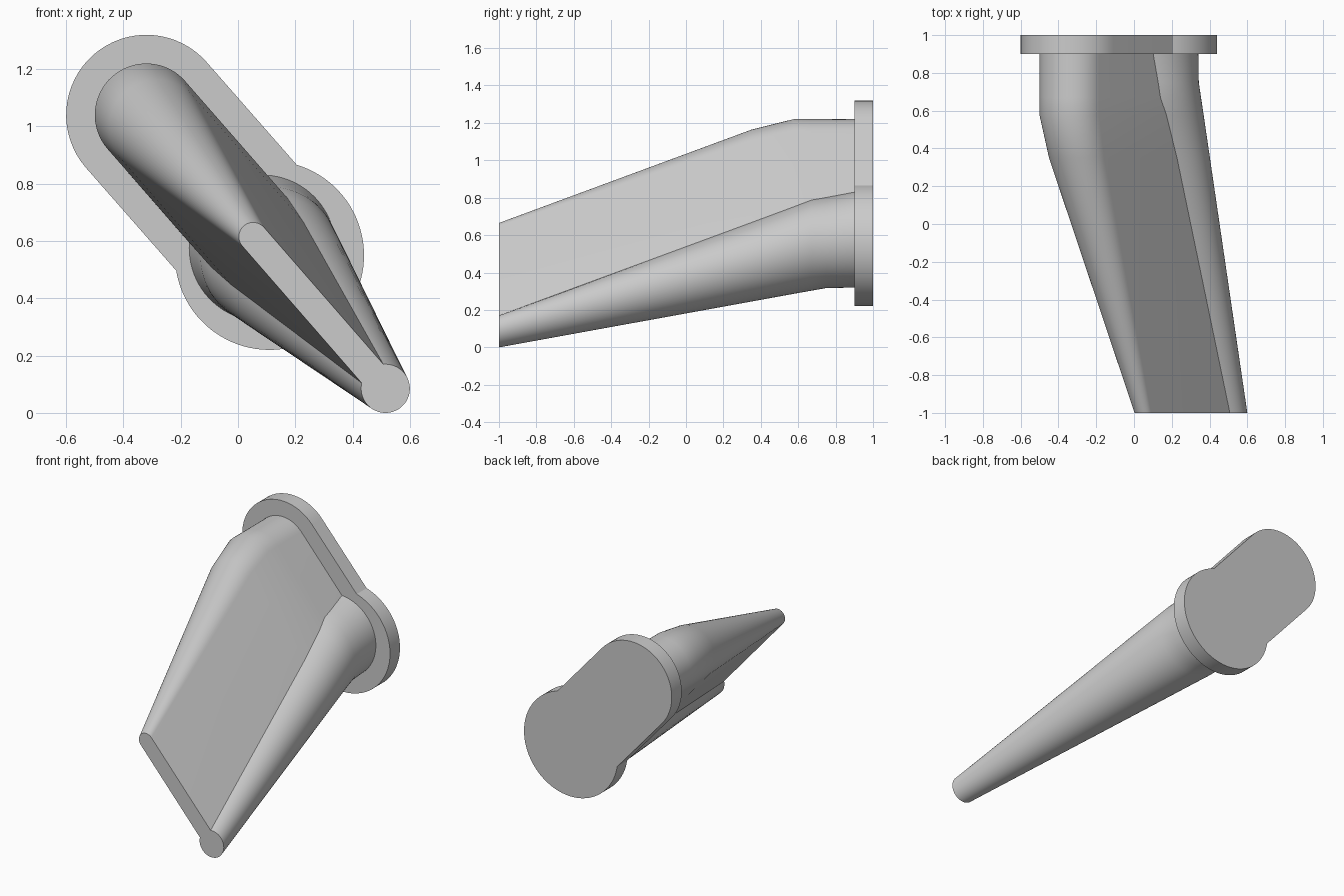
import bpy
import bmesh
import math
from mathutils import Vector

cube = bpy.data.objects.get("Cube")
if cube:
    bpy.data.objects.remove(cube)

grey = bpy.data.materials.new("plain_grey")
grey.use_nodes = True
color = (0.6, 0.6, 0.6, 1)
grey.diffuse_color = color
grey.node_tree.nodes["Principled BSDF"].inputs["Base Color"].default_value = color


def arc(center, radius, axis, normal, start, end, steps):
    """Points on an arc, with angles measured from axis towards normal."""
    for i in range(steps + 1):
        a = start + (end - start) * i / steps
        yield center + radius * (math.cos(a) * axis + math.sin(a) * normal)


def keyhole(y, upper, r_upper, lower, r_lower):
    """Straight-sided slot with a round top, ending in a wider circle."""
    upper, lower = Vector(upper), Vector(lower)
    up = (upper - lower).normalized()
    side = Vector((up.y, -up.x))
    half = math.asin(r_upper / r_lower)
    points = list(arc(upper, r_upper, up, side, -math.pi / 2, math.pi / 2, 32))
    points += arc(lower, r_lower, up, side, half, 2 * math.pi - half, 64)
    return [(p.x, y, p.y) for p in points]


def loft(name, sections):
    """Skin a row of matching outlines and cap both ends."""
    bm = bmesh.new()
    rings = [[bm.verts.new(p) for p in section] for section in sections]
    count = len(rings[0])
    for a, b in zip(rings, rings[1:]):
        for i in range(count):
            j = (i + 1) % count
            bm.faces.new((a[i], a[j], b[j], b[i]))
    bm.faces.new(rings[0])
    bm.faces.new(rings[-1])
    bmesh.ops.recalc_face_normals(bm, faces=bm.faces)
    mesh = bpy.data.meshes.new(name)
    bm.to_mesh(mesh)
    bm.free()
    mesh.materials.append(grey)
    obj = bpy.data.objects.new(name, mesh)
    bpy.context.collection.objects.link(obj)
    bpy.ops.object.select_all(action="DESELECT")
    obj.select_set(True)
    bpy.context.view_layer.objects.active = obj
    bpy.ops.object.shade_smooth_by_angle(angle=math.radians(30))
    return obj


# Mounting flange at the back
root = (-0.32, 1.04)
loft("mounting_flange",
     [keyhole(y, root, 0.28, (0.11, 0.55), 0.33) for y in (0.9, 1.0)])

# Tapered arm: flat web with a round upper edge and a thick round lower rod
loft("tapered_arm", [
    keyhole(-1.0, (0.053, 0.615), 0.05, (0.515, 0.085), 0.085),
    keyhole(0.35, (-0.283, 0.997), 0.167, (0.189, 0.458), 0.213),
    keyhole(0.575, root, 0.18, (0.135, 0.52), 0.234),
    keyhole(0.67, root, 0.18, (0.112, 0.546), 0.243),
    keyhole(0.75, root, 0.18, (0.1, 0.56), 0.243),
    keyhole(0.92, root, 0.18, (0.083, 0.577), 0.257),
])
